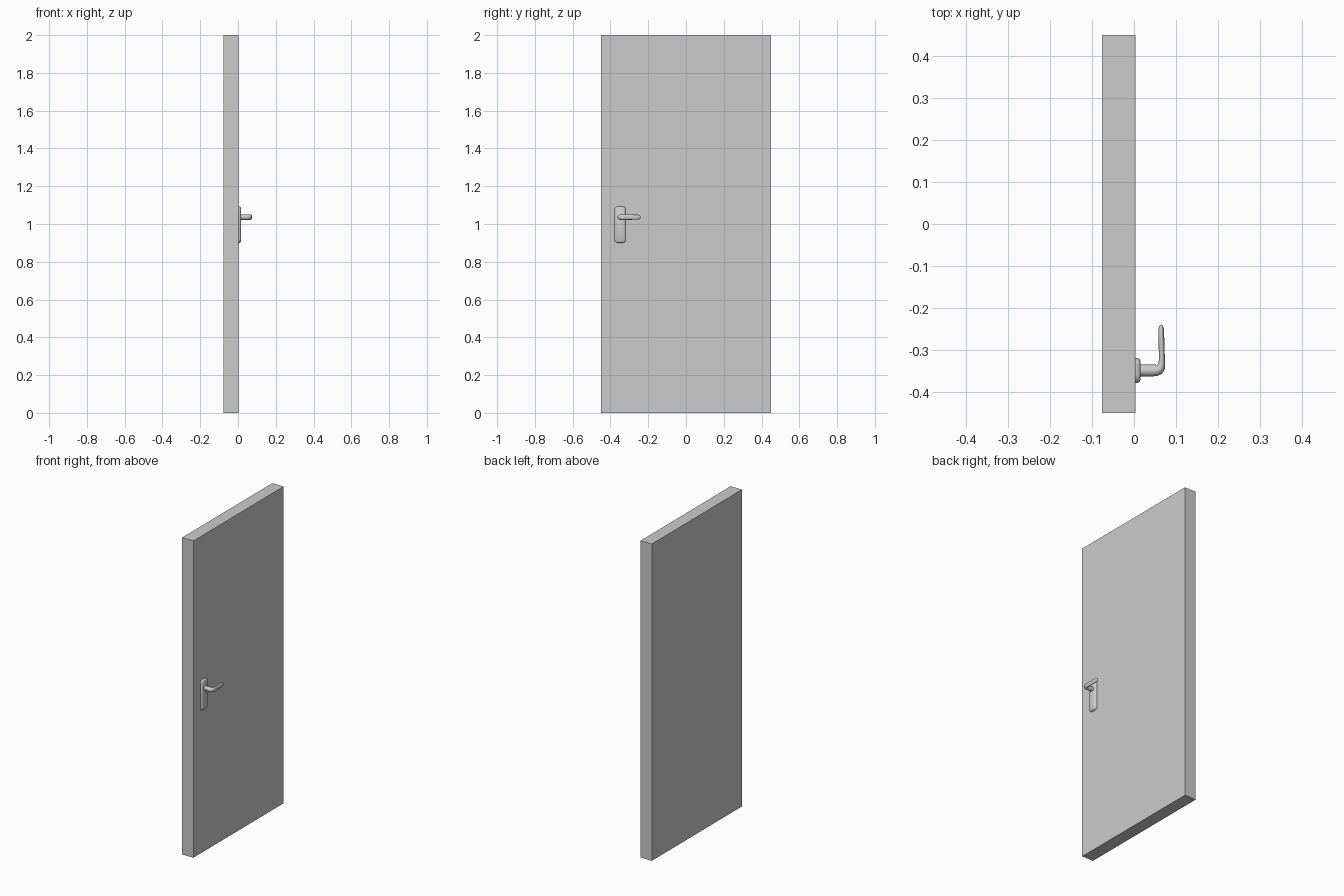
import bpy, bmesh, math
from mathutils import Vector

if "Cube" in bpy.data.objects:
    bpy.data.objects.remove(bpy.data.objects["Cube"])


def make_object(name, bm, smooth=None):
    bmesh.ops.recalc_face_normals(bm, faces=bm.faces[:])
    me = bpy.data.meshes.new(name)
    bm.to_mesh(me)
    bm.free()
    ob = bpy.data.objects.new(name, me)
    bpy.context.collection.objects.link(ob)
    if smooth:
        bpy.ops.object.select_all(action='DESELECT')
        ob.select_set(True)
        bpy.context.view_layer.objects.active = ob
        bpy.ops.object.shade_smooth_by_angle(angle=math.radians(smooth))
    return ob


def loft(name, rings, smooth):
    """Skin a list of equal-length point rings and cap both ends."""
    bm = bmesh.new()
    loops = [[bm.verts.new(p) for p in ring] for ring in rings]
    for a, b in zip(loops, loops[1:]):
        for i in range(len(a)):
            j = (i + 1) % len(a)
            bm.faces.new((a[i], a[j], b[j], b[i]))
    bm.faces.new(loops[0])
    bm.faces.new(loops[-1])
    return make_object(name, bm, smooth)


def rounded_rect(x, cy, cz, hy, hz, r, steps=5):
    pts = []
    for k, (sy, sz) in enumerate(((1, 1), (-1, 1), (-1, -1), (1, -1))):
        for i in range(steps + 1):
            a = math.pi / 2 * (k + i / steps)
            pts.append((x, cy + sy * (hy - r) + r * math.cos(a),
                        cz + sz * (hz - r) + r * math.sin(a)))
    return pts


def ellipse(x, y, heading, half_w, half_h, z=1.036, n=20):
    h = math.radians(heading)
    side = Vector((-math.sin(h), math.cos(h), 0))
    return [Vector((x, y, z)) + side * half_w * math.cos(t)
            + Vector((0, 0, half_h * math.sin(t)))
            for t in (2 * math.pi * i / n for i in range(n))]


# Door leaf
bm = bmesh.new()
bmesh.ops.create_cube(bm, size=1)
for v in bm.verts:
    v.co = (v.co.x * 0.079 - 0.0365, v.co.y * 0.9, v.co.z * 2 + 1)
make_object("door_leaf", bm)

# Back plate: rounded outline with a softened front rim
plate = [(0.0, 0.0), (0.009, 0.0), (0.013, 0.003), (0.016, 0.008)]
loft("handle_plate",
     [rounded_rect(x, -0.349, 0.996, 0.03 - i, 0.096 - i, 0.018 - i)
      for x, i in plate], 40)

# Lever: round spindle bending into a flattened, rounded grip
path = [(0.010, -0.349, 0, 0.014, 0.014),
        (0.045, -0.349, 0, 0.014, 0.014),
        (0.054, -0.3485, 8, 0.0135, 0.014),
        (0.061, -0.346, 33, 0.012, 0.014),
        (0.0648, -0.340, 58, 0.010, 0.014),
        (0.0665, -0.331, 80, 0.008, 0.014),
        (0.0665, -0.318, 90, 0.007, 0.014),
        (0.0655, -0.285, 91, 0.007, 0.0135),
        (0.0648, -0.255, 91, 0.0068, 0.013),
        (0.0646, -0.247, 90, 0.006, 0.011),
        (0.0645, -0.242, 90, 0.004, 0.007),
        (0.0645, -0.240, 90, 0.0015, 0.003)]
loft("door_lever", [ellipse(*p) for p in path], 50)
